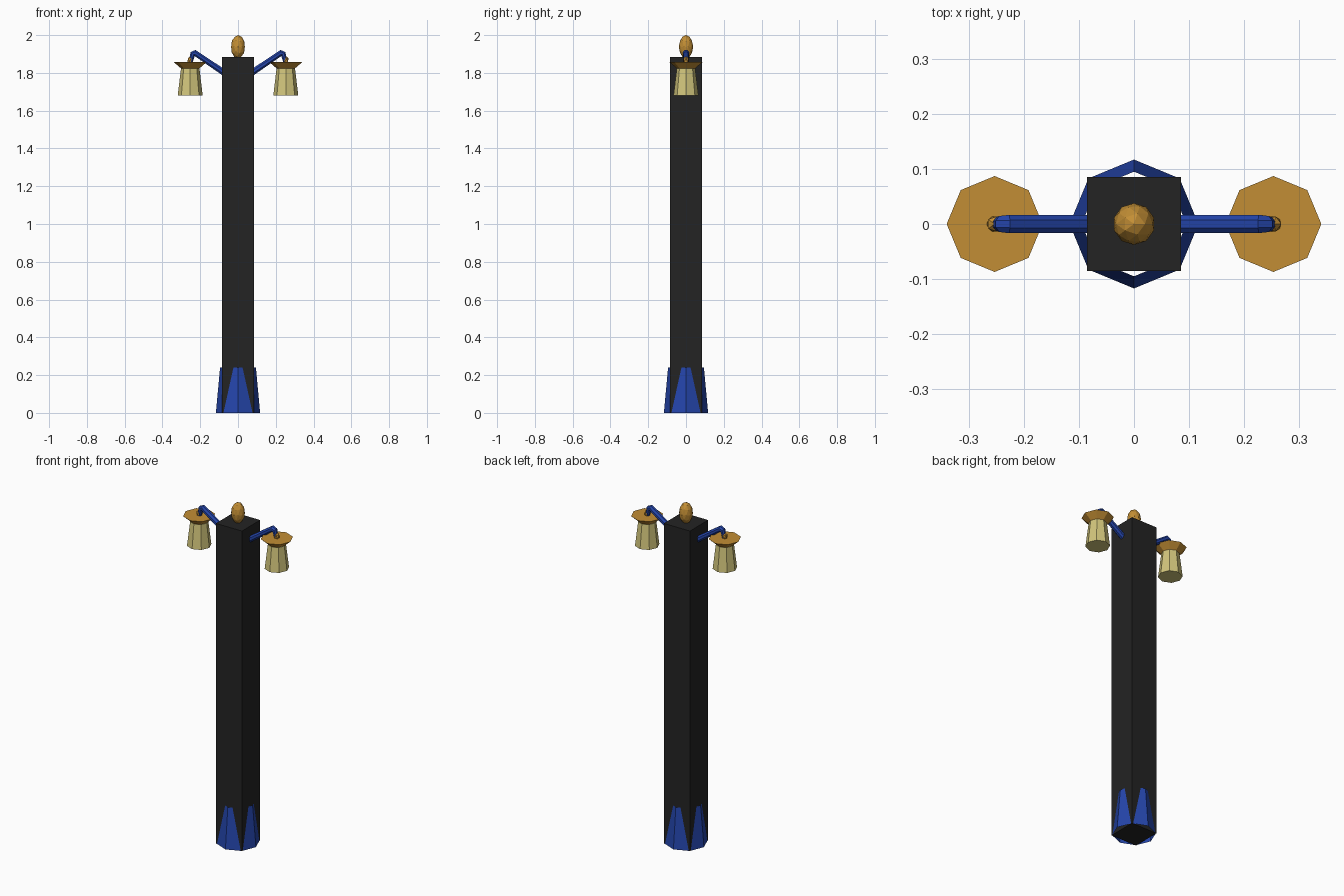
import bpy, bmesh, math
from mathutils import Vector, Matrix

if "Cube" in bpy.data.objects:
    bpy.data.objects.remove(bpy.data.objects["Cube"])


def material(name, rgb):
    m = bpy.data.materials.new(name)
    m.diffuse_color = (*rgb, 1)
    m.use_nodes = True
    m.node_tree.nodes["Principled BSDF"].inputs["Base Color"].default_value = m.diffuse_color
    return m


BLACK = material("charcoal", (0.017, 0.017, 0.017))
BLUE = material("blue", (0.018, 0.06, 0.41))
GOLD = material("gold", (0.54, 0.27, 0.035))
GLASS = material("pale yellow glass", (0.64, 0.56, 0.20))


def finish(bm, name, mat):
    bmesh.ops.recalc_face_normals(bm, faces=bm.faces)
    me = bpy.data.meshes.new(name)
    bm.to_mesh(me)
    bm.free()
    me.materials.append(mat)
    ob = bpy.data.objects.new(name, me)
    bpy.context.collection.objects.link(ob)
    return ob


def frustum(name, mat, x, z0, z1, r0, r1, sides=8, turn=0.0, caps=True):
    bm = bmesh.new()
    mtx = Matrix.Translation((x, 0, (z0 + z1) / 2)) @ Matrix.Rotation(turn, 4, 'Z')
    bmesh.ops.create_cone(bm, cap_ends=caps, segments=sides, radius1=r0, radius2=r1,
                          depth=z1 - z0, matrix=mtx)
    return finish(bm, name, mat)


def ball(name, mat, x, z, r, rz, detail):
    bm = bmesh.new()
    mtx = Matrix.Translation((x, 0, z)) @ Matrix.Diagonal((r, r, rz, 1))
    bmesh.ops.create_icosphere(bm, subdivisions=detail, radius=1, matrix=mtx)
    return finish(bm, name, mat)


def tube(name, mat, path, sides=8):
    """Sweep a ring along (x, z, radius) points in the xz plane."""
    bm = bmesh.new()
    pts = [Vector((x, 0, z)) for x, z, r in path]
    rings = []
    for i, p in enumerate(pts):
        t = Vector()
        if i > 0:
            t += (p - pts[i - 1]).normalized()
        if i < len(pts) - 1:
            t += (pts[i + 1] - p).normalized()
        side = Vector((0, 1, 0))
        up = t.normalized().cross(side)
        ring = []
        for k in range(sides):
            a = math.tau * (k + 0.5) / sides
            ring.append(bm.verts.new(p + path[i][2] * 1.05 * (math.cos(a) * side + math.sin(a) * up)))
        rings.append(ring)
    for a, b in zip(rings, rings[1:]):
        for k in range(sides):
            j = (k + 1) % sides
            bm.faces.new((a[k], a[j], b[j], b[k]))
    bm.faces.new(rings[0])
    bm.faces.new(rings[-1])
    return finish(bm, name, mat)


# Square post, eight-sided flared base (open below), finial
frustum("post", BLACK, 0, 0.0, 1.885, 0.085 * math.sqrt(2), 0.085 * math.sqrt(2), 4, math.pi / 4)
frustum("base", BLUE, 0, 0.0, 0.24, 0.117, 0.095, caps=False)
ball("finial", GOLD, 0, 1.938, 0.038, 0.062, 2)

# Two mirrored lamps: bent arm, knob, shade and glass
for side, s in (("left", -1), ("right", 1)):
    tube(side + "_arm", BLUE, [(s * 0.06, 1.792, 0.017), (s * 0.227, 1.905, 0.017),
                               (s * 0.240, 1.900, 0.015), (s * 0.250, 1.858, 0.011)])
    ball(side + "_knob", GOLD, s * 0.253, 1.868, 0.016, 0.022, 1)
    frustum(side + "_shade", GOLD, s * 0.253, 1.818, 1.857, 0.042, 0.087)
    frustum(side + "_glass", GLASS, s * 0.253, 1.681, 1.822, 0.066, 0.049)
